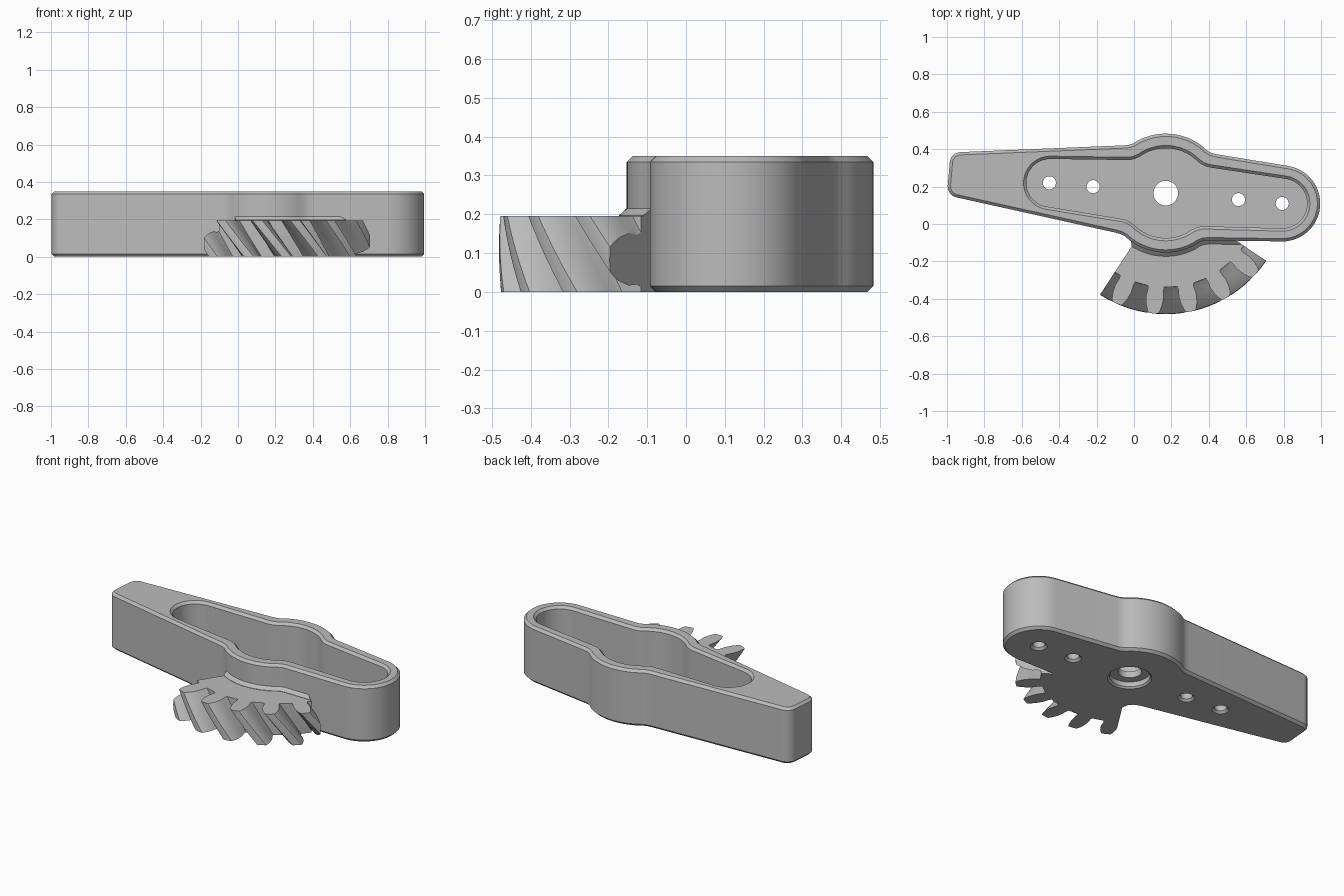
import bpy, bmesh
from math import radians, cos, sin
from mathutils import Vector, Matrix

if "Cube" in bpy.data.objects:
    bpy.data.objects.remove(bpy.data.objects["Cube"], do_unlink=True)

HUB = Vector((0.17, 0.165))
TILT = Matrix.Rotation(radians(-5.07), 2)
HEIGHT, GEAR_H, CHAMFER = 0.35, 0.195, 0.015


def arc(cx, cy, r, a0, a1, n):
    return [Vector((cx + r * cos(radians(a0 + (a1 - a0) * i / n)),
                    cy + r * sin(radians(a0 + (a1 - a0) * i / n)))) for i in range(n + 1)]


def mirrored(half):
    """Close a half outline across the arm axis, then tilt it onto the hub."""
    low = [Vector((p.x, -p.y)) for p in reversed(half) if p.y > 1e-4]
    return [TILT @ p + HUB for p in half + low]


def offset(pts, d):
    out = []
    for i, p in enumerate(pts):
        a = (p - pts[i - 1]).normalized()
        b = (pts[(i + 1) % len(pts)] - p).normalized()
        na, nb = Vector((a.y, -a.x)), Vector((b.y, -b.x))
        out.append(p + (na + nb) * d / (1 + na.dot(nb)))
    return out


def loft(name, layers):
    """Solid from (outline, z) layers with matching point counts."""
    bm = bmesh.new()
    rings = [[bm.verts.new((p.x, p.y, z)) for p in pts] for pts, z in layers]
    for lo, hi in zip(rings, rings[1:]):
        for i in range(len(lo)):
            j = (i + 1) % len(lo)
            bm.faces.new((lo[i], lo[j], hi[j], hi[i]))
    bm.faces.new(rings[0][::-1])
    bm.faces.new(rings[-1])
    bmesh.ops.recalc_face_normals(bm, faces=bm.faces)
    mesh = bpy.data.meshes.new(name)
    bm.to_mesh(mesh)
    bm.free()
    obj = bpy.data.objects.new(name, mesh)
    bpy.context.collection.objects.link(obj)
    return obj


def combine(target, other, operation, keep=False):
    mod = target.modifiers.new(operation, 'BOOLEAN')
    mod.operation, mod.solver, mod.object = operation, 'EXACT', other
    bpy.context.view_layer.objects.active = target
    bpy.ops.object.modifier_apply(modifier=mod.name)
    if not keep:
        bpy.data.objects.remove(other, do_unlink=True)


def vecs(*pairs):
    return [Vector(p) for p in pairs]


# Arm body with a round end, a hub bulge and a tapered end
outer = mirrored(arc(0.625, 0, 0.203, 0, 85, 14)
                 + vecs((0.25, 0.231), (0.222, 0.236), (0.197, 0.248))
                 + arc(0, 0, 0.318, 57, 123, 16)
                 + vecs((-0.197, 0.249), (-0.222, 0.239), (-0.25, 0.234))
                 + arc(-1.105, 0.062, 0.06, 97, 180, 7))
body = loft("lever_arm", [(offset(outer, -CHAMFER), 0), (outer, CHAMFER),
                          (outer, HEIGHT - CHAMFER), (offset(outer, -CHAMFER), HEIGHT)])

# Wedge that limits the toothed sector
wedge_pts = [HUB.copy()] + vecs((-0.05, -0.04), (-0.018, -0.075), (-0.013, -0.12)) + \
    [HUB + Vector((sin(radians(a)), -cos(radians(a)))) * 0.9 for a in (-33, 11, 56)]
wedge = loft("sector_wedge", [(wedge_pts, -0.1), (wedge_pts, 0.4)])
wedge.hide_render = True

# Helical gear sector
TEETH, TWIST, STEPS = 20, 14, 8
FLANK = [(0.503, 5.0), (0.52, 4.6), (0.56, 4.8), (0.60, 4.1), (0.63, 3.1), (0.645, 2.3)]


def gear_outline(turn):
    pts = []
    for k in range(TEETH):
        mid = -114 + turn + k * 360 / TEETH
        shape = [(r, -a) for r, a in FLANK] + [(0.647, 0)] + [(r, a) for r, a in reversed(FLANK)]
        pts += [HUB + Vector((cos(radians(mid + a)), sin(radians(mid + a)))) * r
                for r, a in shape]
    return pts


gear = loft("gear_sector", [(gear_outline(TWIST * (1 - i / STEPS)), GEAR_H * i / STEPS)
                            for i in range(STEPS + 1)])
combine(gear, wedge, 'INTERSECT', keep=True)

# Sloped seam where the sector meets the arm
seam = loft("sector_seam", [(offset(outer, 0.02), 0.15), (offset(outer, 0.02), GEAR_H + 0.002),
                            (offset(outer, -0.004), 0.219)])
combine(seam, wedge, 'INTERSECT')
combine(body, gear, 'UNION')
combine(body, seam, 'UNION')

# Open cavity with chamfered rim
FLOOR = 0.08
inner = mirrored(arc(0.625, 0, 0.133, 0, 86, 12)
                 + vecs((0.235, 0.157), (0.205, 0.160), (0.182, 0.168))
                 + arc(0, 0, 0.24, 49, 131, 16)
                 + vecs((-0.182, 0.168), (-0.205, 0.160), (-0.235, 0.157))
                 + arc(-0.62, 0, 0.128, 94, 180, 12))
cavity = loft("cavity_cutter", [(inner, FLOOR), (inner, HEIGHT - CHAMFER),
                                (offset(inner, CHAMFER + 0.005), HEIGHT + 0.005)])
combine(body, cavity, 'DIFFERENCE')


# Pin holes and the stepped hub hole
def cut_hole(x, steps):
    c = TILT @ Vector((x, 0)) + HUB
    hole = loft("hole_cutter", [(arc(c.x, c.y, r, 0, 350, 35), z) for r, z in steps])
    combine(body, hole, 'DIFFERENCE')


for x in (-0.625, -0.39, 0.39, 0.625):
    cut_hole(x, [(0.053, -0.005), (0.035, 0.013), (0.035, 0.2)])
cut_hole(0, [(0.13, -0.005), (0.115, 0.01), (0.115, 0.04)])
cut_hole(0, [(0.066, 0.02), (0.066, 0.2)])

# Plain grey finish
grey = bpy.data.materials.new("plain_grey")
grey.use_nodes = True
colour = (0.5, 0.5, 0.5, 1)
grey.diffuse_color = colour
grey.node_tree.nodes["Principled BSDF"].inputs["Base Color"].default_value = colour
body.data.materials.clear()
body.data.materials.append(grey)
for poly in body.data.polygons:
    poly.material_index = 0

bpy.ops.object.select_all(action='DESELECT')
body.select_set(True)
bpy.context.view_layer.objects.active = body
bpy.ops.object.shade_smooth_by_angle(angle=radians(25))
